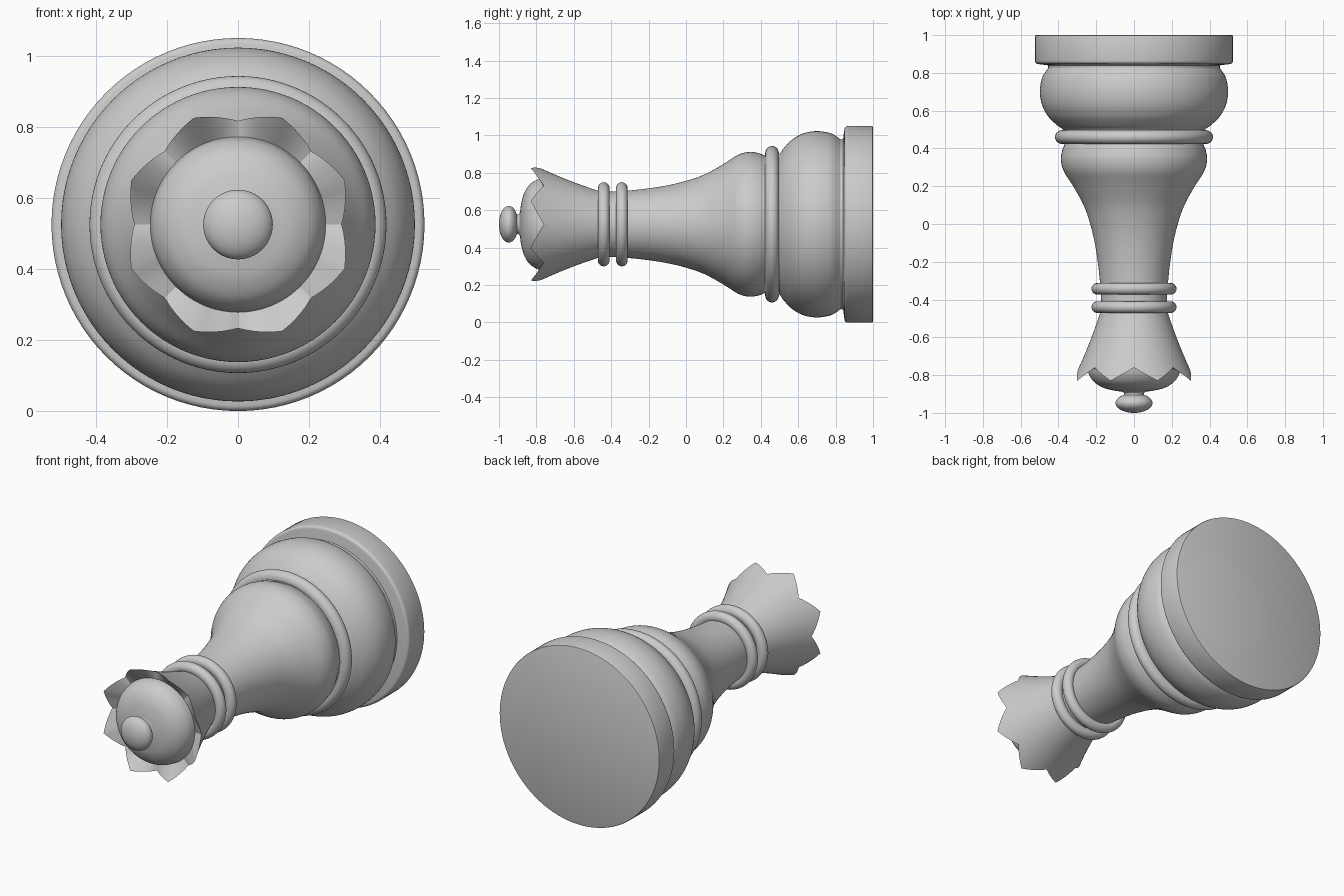
import bpy, bmesh, math

if "Cube" in bpy.data.objects:
    bpy.data.objects.remove(bpy.data.objects["Cube"])

N = 96          # steps around the axis
ZC = 0.525      # height of the lying axis


def smooth_curve(pts, steps=8):
    """Catmull-Rom through (y, radius) points."""
    out = []
    p = [pts[0]] + pts + [pts[-1]]
    for k in range(1, len(p) - 2):
        a, b, c, d = p[k - 1:k + 3]
        for s in range(steps):
            t = s / steps
            out.append(tuple(0.5 * (2 * b[i] + (c[i] - a[i]) * t
                       + (2 * a[i] - 5 * b[i] + 4 * c[i] - d[i]) * t * t
                       + (3 * b[i] - a[i] - 3 * c[i] + d[i]) * t ** 3) for i in (0, 1)))
    return out + [pts[-1]]


def arc(y, r, ry, rr, a0, a1, steps=16):
    """Elliptical arc in (y, radius), angle 0 towards +y, 90 outward."""
    return [(y + ry * math.cos(math.radians(a0 + (a1 - a0) * i / steps)),
             max(0.0, r + rr * math.sin(math.radians(a0 + (a1 - a0) * i / steps))))
            for i in range(steps + 1)]


def spin(name, rows, angle=35):
    """Skin rows around the y axis; a row is (y, r) or a function of the angle."""
    bm = bmesh.new()
    rings = []
    for row in rows:
        ring = []
        for j in range(N):
            th = 2 * math.pi * j / N
            y, r = row(th) if callable(row) else row
            ring.append(bm.verts.new((r * math.cos(th), y, ZC + r * math.sin(th))))
        rings.append(ring)
    for a, b in zip(rings, rings[1:]):
        for j in range(N):
            k = (j + 1) % N
            bm.faces.new((a[j], a[k], b[k], b[j]))
    bmesh.ops.remove_doubles(bm, verts=bm.verts, dist=1e-5)
    me = bpy.data.meshes.new(name)
    bm.to_mesh(me)
    bm.free()
    ob = bpy.data.objects.new(name, me)
    bpy.context.collection.objects.link(ob)
    bpy.ops.object.select_all(action='DESELECT')
    ob.select_set(True)
    bpy.context.view_layer.objects.active = ob
    bpy.ops.object.shade_smooth_by_angle(angle=math.radians(angle))
    return ob


# Flat disc foot with softened rims
spin("base_disc", [(1, 0), (1, 0.518), (0.998, 0.523), (0.993, 0.525)]
     + arc(0.865, 0.507, 0.018, 0.018, 90, 180, 6) + [(0.845, 0.495), (0.84, 0.455)])

# Rounded bulb above the foot
spin("lower_bulb", smooth_curve([(0.84, 0.455), (0.825, 0.455), (0.81, 0.466), (0.77, 0.488),
     (0.70, 0.498), (0.63, 0.487), (0.57, 0.455), (0.525, 0.41), (0.505, 0.382), (0.49, 0.372)]))

# Large collar
spin("lower_collar", arc(0.46, 0.378, 0.037, 0.04, -10, 190))

# Tapering stem
spin("stem", smooth_curve([(0.43, 0.365), (0.415, 0.37), (0.39, 0.38), (0.34, 0.387), (0.28, 0.372),
     (0.2, 0.322), (0.1, 0.267), (0, 0.232), (-0.1, 0.208), (-0.2, 0.192),
     (-0.3, 0.181), (-0.39, 0.175), (-0.48, 0.178)]))

# Twin neck collars
for i, y in enumerate((-0.343, -0.44)):
    spin(f"neck_collar_{i + 1}", arc(y, 0.193, 0.031, 0.032, -30, 210))


# Flaring crown with eight points
def crown_row(t):
    def row(th):
        u = (th / (math.pi / 4)) % 1.0
        w = 1 - abs(2 * u - 1)              # 1 at a point, 0 in a notch
        y = -0.465 + t * (-0.295 - 0.07 * w)
        s = (-0.465 - y) / 0.365
        return y, 0.178 + 0.115 * s + 0.032 * s * s
    return row


spin("crown", [crown_row(i / 12) for i in range(13)] + [(-0.757, 0.247)], 30)

# Dome inside the crown, with the neck of the finial
spin("crown_dome", smooth_curve([(-0.757, 0.247), (-0.80, 0.237), (-0.84, 0.208), (-0.868, 0.16),
     (-0.882, 0.105), (-0.888, 0.065), (-0.897, 0.052), (-0.912, 0.055)]))

# Flattened finial ball
spin("finial", arc(-0.948, 0, 0.052, 0.098, 30, 180, 24))
